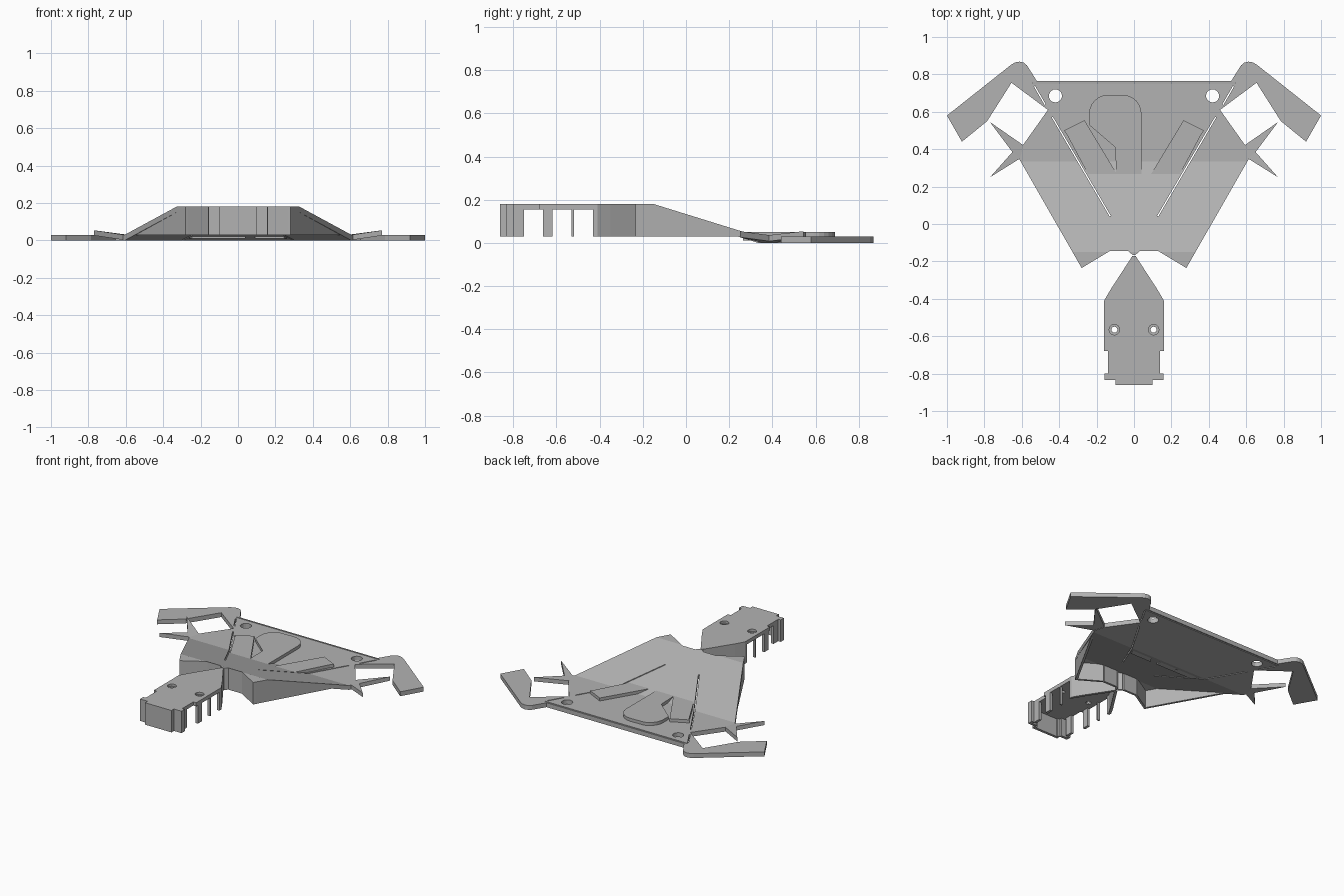
import bpy, bmesh, math
from mathutils import Vector

cube = bpy.data.objects.get("Cube")
if cube:
    bpy.data.objects.remove(cube, do_unlink=True)

grey = bpy.data.materials.new("plain_grey")
grey.use_nodes = True
grey.diffuse_color = (0.45, 0.45, 0.45, 1)
grey.node_tree.nodes["Principled BSDF"].inputs["Base Color"].default_value = grey.diffuse_color

TOP, PLATE, THICK = 0.18, 0.03, 0.03
SLOPE_START, SLOPE = -0.15, 0.31
SLOPE_END = SLOPE_START + (TOP - PLATE) / SLOPE


def roof(x, y):
    """Height of the folded upper skin."""
    return min(TOP, max(PLATE, TOP - (y - SLOPE_START) * SLOPE))


def roof_under(x, y):
    return roof(x, y) - THICK


def level(z):
    return lambda x, y: z


def add_prism(bm, outline, zb, zt, holes=()):
    """Fill a plan outline, fold it at the bend lines and give it height."""
    flat = bmesh.new()
    for loop in (outline, *holes):
        vs = [flat.verts.new((x, y, 0)) for x, y in loop]
        for a, b in zip(vs, vs[1:] + vs[:1]):
            flat.edges.new((a, b))
    bmesh.ops.triangle_fill(flat, edges=flat.edges[:], use_beauty=True, normal=(0, 0, 1))
    for y in (SLOPE_START, SLOPE_END):
        bmesh.ops.bisect_plane(flat, geom=flat.verts[:] + flat.edges[:] + flat.faces[:],
                               plane_co=(0, y, 0), plane_no=(0, 1, 0))
    low, high = {}, {}
    for v in flat.verts:
        x, y, _ = v.co
        low[v] = bm.verts.new((x, y, zb(x, y)))
        high[v] = bm.verts.new((x, y, zt(x, y)))
    for f in flat.faces:
        bm.faces.new([high[v] for v in f.verts])
        bm.faces.new([low[v] for v in reversed(f.verts)])
    for e in flat.edges:
        if len(e.link_faces) == 1:
            a, b = e.verts
            bm.faces.new((low[a], low[b], high[b], high[a]))
    flat.free()


def part(name, prisms):
    bm = bmesh.new()
    for args in prisms:
        add_prism(bm, *args)
    bmesh.ops.recalc_face_normals(bm, faces=bm.faces[:])
    mesh = bpy.data.meshes.new(name)
    bm.to_mesh(mesh)
    bm.free()
    mesh.materials.append(grey)
    bpy.context.collection.objects.link(bpy.data.objects.new(name, mesh))


def flip(pts):
    return [(-x, y) for x, y in pts]


def whole(half):
    return half + flip(half)[::-1]


def circle(x, y, r, n=20):
    return [(x + r * math.cos(math.tau * i / n), y + r * math.sin(math.tau * i / n))
            for i in range(n)]


def strip(a, b, t):
    """Plan of a straight wall from a to b, thickened to its left."""
    d = Vector((b[0] - a[0], b[1] - a[1])).normalized() * t
    return [a, b, (b[0] - d.y, b[1] + d.x), (a[0] - d.y, a[1] + d.x)]


def walls(path, t, zb, zt):
    out = []
    for a, b in zip(path, path[1:]):
        s = strip(a, b, t)
        out += [(s, zb, zt), (flip(s), zb, zt)]
    return out


# Folded body skin with side arms, pin holes and hinge slits
body = [(0.008, -0.165), (0.03, -0.145), (0.13, -0.145), (0.28, -0.235),
        (0.615, 0.35), (0.595, 0.42), (0.46, 0.61), (0.655, 0.755),
        (0.785, 0.55), (0.92, 0.44), (1.0, 0.58), (0.655, 0.853),
        (0.635, 0.864), (0.612, 0.868), (0.59, 0.863), (0.572, 0.848), (0.52, 0.765)]
slits = [strip((0.13, 0.04), (0.44, 0.57), 0.007),
         strip((0.478, 0.636), (0.535, 0.735), 0.007)]
holes = [circle(0.42, 0.685, 0.035)] + slits
holes += [flip(h) for h in holes]
holes.append(strip((-0.54, 0.751), (0.54, 0.751), 0.006))
part("body_skin", [(whole(body), roof_under, roof, holes)])

# Hanging walls around the hollow body
body_rim = body[:4] + [(0.545, 0.235)]
part("body_walls", walls(body_rim, 0.015, level(0.03), lambda x, y: roof(x, y) - 0.002))


# Tilted spikes at each side
def spike_top(x, y):
    return PLATE + max(0, abs(x) - 0.61) * 0.15


def spike_under(x, y):
    return spike_top(x, y) - 0.028


spikes = [(0.59, 0.42), (0.77, 0.545), (0.65, 0.385), (0.77, 0.25), (0.61, 0.35)]
for side, pts in (("left", spikes), ("right", flip(spikes))):
    part(side + "_spikes", [(pts, spike_under, spike_top)])

# Raised pads that run out into the slope
bar = [(0.09, 0.265), (0.265, 0.555), (0.375, 0.50), (0.36, 0.48), (0.245, 0.265)]
for side, pts in (("left", bar), ("right", flip(bar))):
    part(side + "_raised_bar", [(pts, level(0.01), level(0.051))])
arch = [(0.04, 0.265), (0.04, 0.59)]
for cx, start in ((-0.06, 0), (-0.14, 90)):
    arch += [(cx + 0.1 * math.cos(math.radians(start + a)),
              0.59 + 0.1 * math.sin(math.radians(start + a))) for a in range(15, 91, 15)]
arch += [(-0.24, 0.53), (-0.1, 0.41), (-0.095, 0.265)]
part("raised_pad", [(arch, level(0.01), level(0.051))])

# Head plate with countersunk holes
head = [(0.008, -0.17), (0.125, -0.35), (0.16, -0.41), (0.16, -0.68), (0.138, -0.68),
        (0.138, -0.80), (0.157, -0.80), (0.157, -0.835), (0.1, -0.835), (0.1, -0.862)]


def head_holes(r):
    return [circle(x, -0.565, r) for x in (-0.105, 0.105)]


part("head_plate", [(whole(head), level(0.165), level(TOP), head_holes(0.028)),
                    (whole(head), level(0.155), level(0.165), head_holes(0.016))])

# Neck walls, legs and front shell below the head plate
neck = head[:3] + [(0.16, -0.43)]
front = [(0.138, -0.75)] + head[5:] + [(0, -0.862)]
leg_runs = [[(0.16, y + w), (0.16, y - w)] for y, w in ((-0.525, 0.005), (-0.64, 0.022))]
for name, runs in (("neck_walls", [neck]), ("head_legs", leg_runs), ("head_front", [front])):
    part(name, [p for run in runs for p in walls(run, -0.018, level(0.03), level(0.16))])
